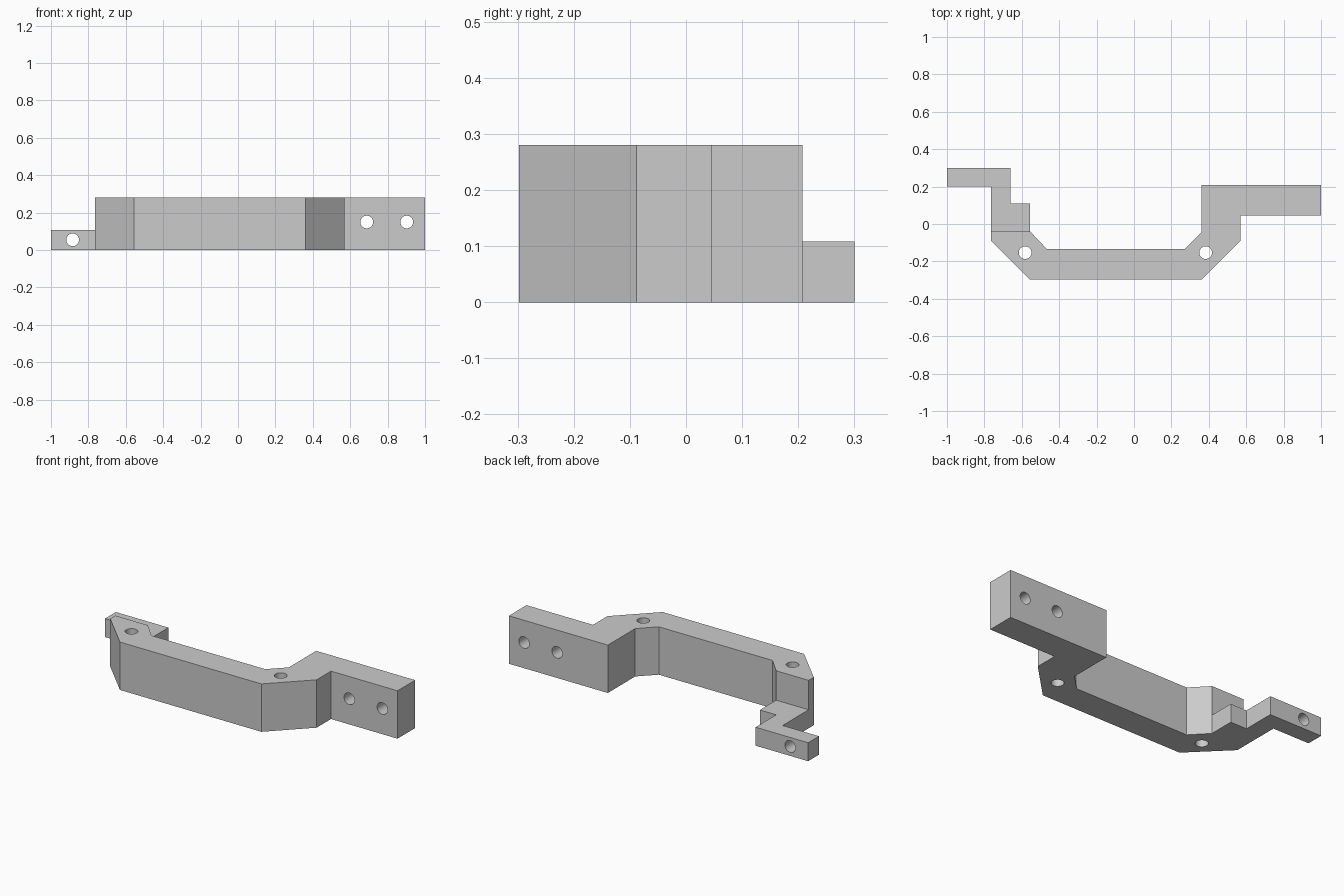
import bpy, bmesh
from mathutils import Matrix, Vector
from math import pi

cube = bpy.data.objects.get("Cube")
if cube:
    bpy.data.objects.remove(cube, do_unlink=True)

grey = bpy.data.materials.new("plain grey")
grey.use_nodes = True
colour = (0.6, 0.6, 0.6, 1)
grey.diffuse_color = colour
grey.node_tree.nodes["Principled BSDF"].inputs["Base Color"].default_value = colour


def add_object(name, bm):
    bmesh.ops.recalc_face_normals(bm, faces=bm.faces)
    mesh = bpy.data.meshes.new(name)
    bm.to_mesh(mesh)
    bm.free()
    mesh.materials.append(grey)
    obj = bpy.data.objects.new(name, mesh)
    bpy.context.collection.objects.link(obj)
    return obj


def extrude_outline(name, outline, height):
    bm = bmesh.new()
    face = bm.faces.new([bm.verts.new((x, y, 0)) for x, y in outline])
    top = bmesh.ops.extrude_face_region(bm, geom=[face])["geom"]
    verts = [v for v in top if isinstance(v, bmesh.types.BMVert)]
    bmesh.ops.translate(bm, verts=verts, vec=(0, 0, height))
    return add_object(name, bm)


def drill(name, centre, along_y=False):
    bm = bmesh.new()
    bmesh.ops.create_cone(bm, cap_ends=True, segments=32, radius1=0.034,
                          radius2=0.034, depth=0.5)
    turn = Matrix.Rotation(pi / 2 if along_y else 0, 4, "X")
    bm.transform(Matrix.Translation(Vector(centre)) @ turn)
    cutter = add_object(name, bm)
    cutter.hide_render = True
    return cutter


def combine(target, other, operation):
    mod = target.modifiers.new(operation.title(), "BOOLEAN")
    mod.operation = operation
    mod.solver = "EXACT"
    mod.object = other
    bpy.context.view_layer.objects.active = target
    bpy.ops.object.modifier_apply(modifier=mod.name)
    bpy.data.objects.remove(other, do_unlink=True)


# Tall bent bar with the mounting block
bracket = extrude_outline("bracket", [
    (-0.765, -0.04), (-0.765, -0.088), (-0.555, -0.298), (0.36, -0.298),
    (0.57, -0.088), (0.57, 0.045), (1, 0.045), (1, 0.208), (0.36, 0.208),
    (0.36, -0.045), (0.27, -0.135), (-0.465, -0.135), (-0.555, -0.04)], 0.28)

# Low stepped arm, running into the bar
arm = extrude_outline("stepped_arm", [
    (-0.765, -0.08), (-0.555, -0.08), (-0.555, 0.11), (-0.66, 0.11),
    (-0.66, 0.3), (-1, 0.3), (-1, 0.2), (-0.765, 0.2)], 0.108)
combine(bracket, arm, "UNION")

# Vertical bolt holes in the bar
for x in (-0.582, 0.383):
    combine(bracket, drill("bolt_hole_cutter", (x, -0.153, 0.14)), "DIFFERENCE")

# Horizontal screw holes in the block and the arm
for x, y, z in ((0.688, 0.13, 0.15), (0.902, 0.13, 0.15), (-0.884, 0.25, 0.055)):
    combine(bracket, drill("screw_hole_cutter", (x, y, z), True), "DIFFERENCE")

# Smooth hole walls, sharp edges elsewhere
bpy.ops.object.select_all(action="DESELECT")
bracket.select_set(True)
bpy.context.view_layer.objects.active = bracket
bpy.ops.object.shade_smooth_by_angle()
